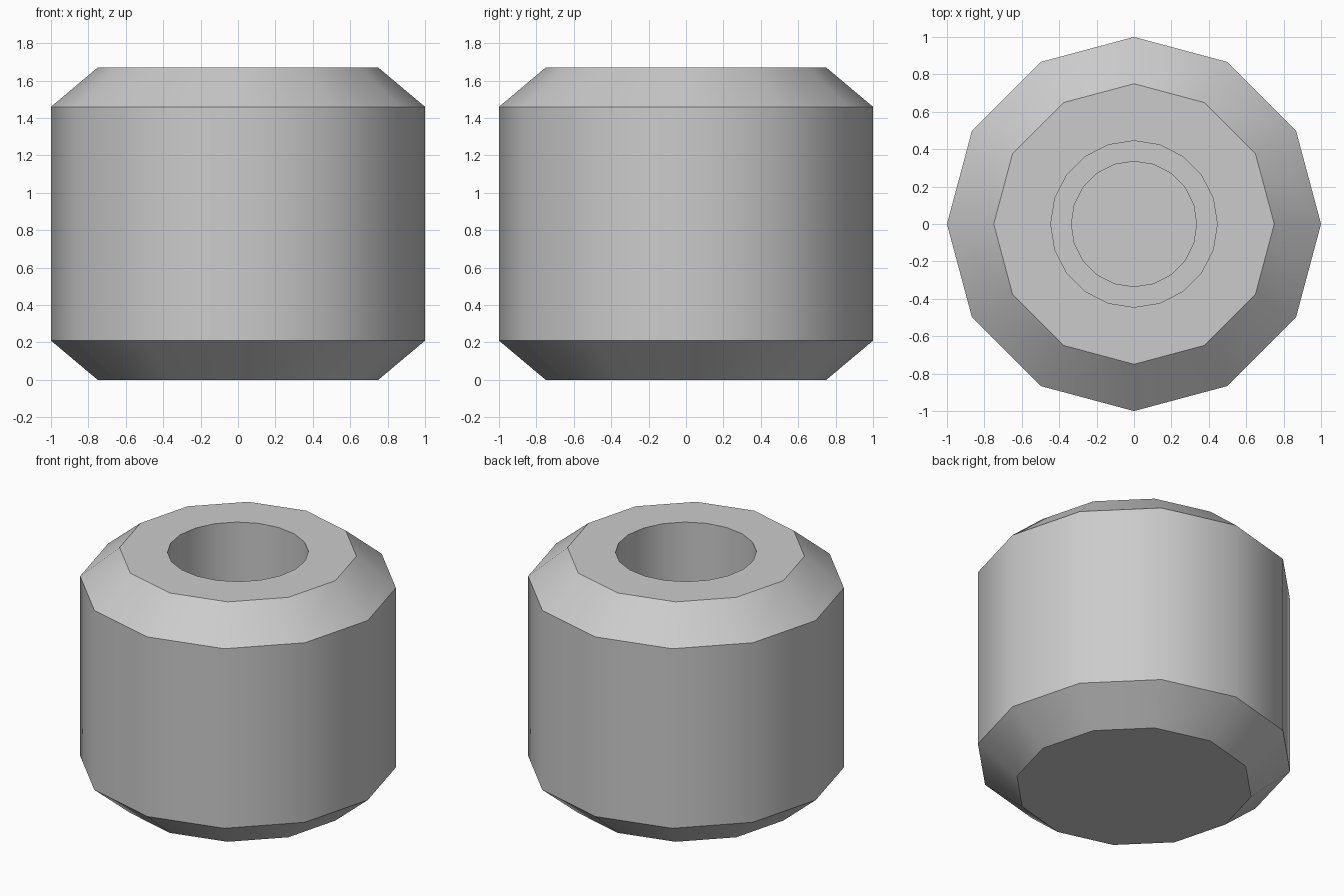
import bpy
import bmesh
import math

cube = bpy.data.objects.get("Cube")
if cube:
    bpy.data.objects.remove(cube, do_unlink=True)

grey = bpy.data.materials.new("plain grey")
colour = (0.6, 0.6, 0.6, 1)
grey.use_nodes = True
grey.diffuse_color = colour
grey.node_tree.nodes["Principled BSDF"].inputs["Base Color"].default_value = colour

HEIGHT, CHAMFER = 1.67, 0.21
bm = bmesh.new()


def ring(radius, z, sides):
    turn = 2 * math.pi / sides
    return [bm.verts.new((radius * math.cos(i * turn), radius * math.sin(i * turn), z))
            for i in range(sides)]


def loft(profile, sides):
    """Join rings of (radius, z) with side faces."""
    rings = [ring(r, z, sides) for r, z in profile]
    for a, b in zip(rings, rings[1:]):
        for i in range(sides):
            j = (i + 1) % sides
            bm.faces.new((a[i], a[j], b[j], b[i]))
    return rings


def border(verts):
    return [bm.edges.get((v, verts[i - 1])) for i, v in enumerate(verts)]


# Twelve-sided body with chamfered ends
outer = loft([(0.75, 0), (1, CHAMFER), (1, HEIGHT - CHAMFER), (0.75, HEIGHT)], 12)
bm.faces.new(outer[0][::-1])

# Round stepped cavity with a flat floor
inner = loft([(0.445, HEIGHT), (0.445, 0.45), (0.335, 0.45), (0.335, 0.21)], 20)
bm.faces.new(inner[-1])

# Flat rim between the body and the cavity
bmesh.ops.triangle_fill(bm, edges=border(outer[-1]) + border(inner[0]),
                        use_beauty=True, normal=(0, 0, 1))
bmesh.ops.recalc_face_normals(bm, faces=bm.faces[:])

mesh = bpy.data.meshes.new("hollow_pot")
bm.to_mesh(mesh)
bm.free()
mesh.materials.append(grey)
pot = bpy.data.objects.new("hollow_pot", mesh)
bpy.context.collection.objects.link(pot)

# Smooth sides with crisp rims
bpy.ops.object.select_all(action="DESELECT")
pot.select_set(True)
bpy.context.view_layer.objects.active = pot
bpy.ops.object.shade_smooth_by_angle(angle=math.radians(35))
